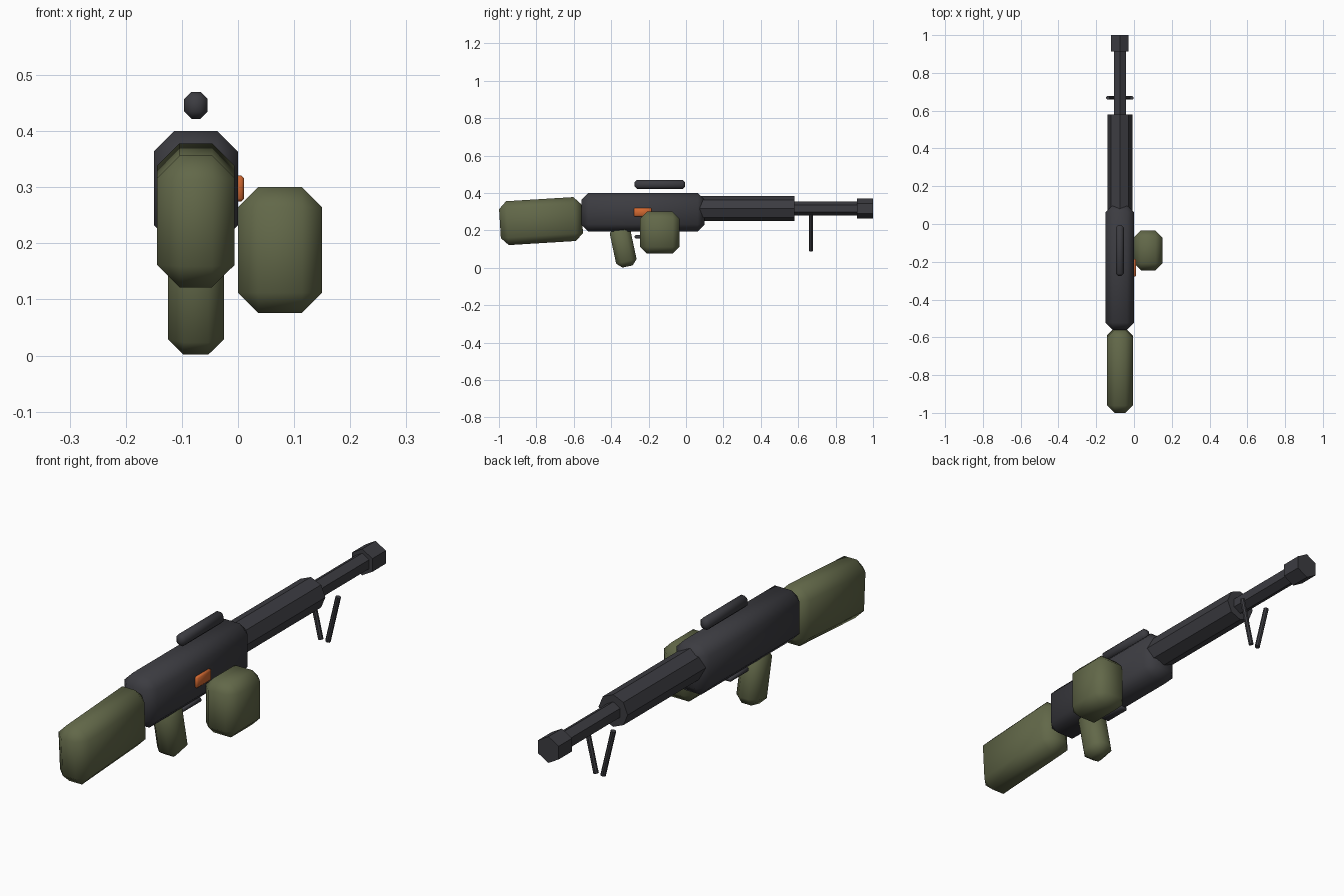
import bpy, bmesh
from math import radians, pi
from mathutils import Matrix, Vector

if "Cube" in bpy.data.objects:
    bpy.data.objects.remove(bpy.data.objects["Cube"], do_unlink=True)

AXIS_X = -0.075   # centre line of the gun
BORE_Z = 0.317    # height of the barrel axis


def material(name, rgb):
    mat = bpy.data.materials.new(name)
    mat.use_nodes = True
    mat.diffuse_color = (*rgb, 1)
    mat.node_tree.nodes["Principled BSDF"].inputs["Base Color"].default_value = (*rgb, 1)
    return mat


gunmetal = material("gunmetal", (0.045, 0.045, 0.053))
olive = material("olive", (0.122, 0.138, 0.066))
orange = material("orange", (0.65, 0.14, 0.03))


def finish(name, bm, mat, smooth):
    bmesh.ops.recalc_face_normals(bm, faces=bm.faces)
    for face in bm.faces:
        face.smooth = smooth
    mesh = bpy.data.meshes.new(name)
    bm.to_mesh(mesh)
    bm.free()
    mesh.materials.append(mat)
    obj = bpy.data.objects.new(name, mesh)
    bpy.context.collection.objects.link(obj)
    return obj


def soft_box(name, centre, size, bevel, mat, pitch=0):
    """Chamfered box with smooth shading, pitched about x."""
    bm = bmesh.new()
    bmesh.ops.create_cube(bm, size=1)
    bmesh.ops.scale(bm, vec=size, verts=bm.verts)
    bmesh.ops.bevel(bm, geom=bm.edges[:], offset=bevel, segments=1,
                    affect='EDGES', profile=0.5)
    obj = finish(name, bm, mat, True)
    obj.location = centre
    obj.rotation_euler.x = radians(pitch)
    return obj


def rod(name, start, end, radius, sides, mat, turn=0, smooth=False):
    """Faceted cylinder between two points."""
    start, end = Vector(start), Vector(end)
    bm = bmesh.new()
    bmesh.ops.create_cone(bm, cap_ends=True, segments=sides, radius1=radius,
                          radius2=radius, depth=(end - start).length)
    aim = (end - start).to_track_quat('Z', 'Y').to_matrix().to_4x4()
    bm.transform(Matrix.Translation((start + end) / 2) @ aim @ Matrix.Rotation(turn, 4, 'Z'))
    return finish(name, bm, mat, smooth)


def barrel_part(name, y0, y1, radius, sides):
    # corners of the section point sideways along x
    return rod(name, (AXIS_X, y0, BORE_Z), (AXIS_X, y1, BORE_Z), radius, sides, gunmetal)


# Body and furniture
soft_box("receiver", (AXIS_X, -0.23, 0.298), (0.15, 0.66, 0.205), 0.037, gunmetal)
soft_box("stock", (AXIS_X, -0.775, 0.25), (0.138, 0.44, 0.235), 0.04, olive, 3.5)
soft_box("grip", (AXIS_X, -0.336, 0.115), (0.1, 0.112, 0.22), 0.028, olive, 12)
soft_box("magazine", (0.075, -0.14, 0.188), (0.15, 0.21, 0.224), 0.036, olive)

# Small fittings
soft_box("top_sight", (AXIS_X, -0.14, 0.446), (0.042, 0.27, 0.048), 0.013, gunmetal)
soft_box("trigger_guard", (AXIS_X, -0.215, 0.166), (0.04, 0.12, 0.018), 0.005, gunmetal)
soft_box("side_switch", (0, -0.232, 0.298), (0.022, 0.094, 0.046), 0.005, orange)

# Barrel assembly
barrel_part("handguard", 0.06, 0.58, 0.066, 8)
barrel_part("barrel", 0.5, 0.95, 0.037, 6)
barrel_part("muzzle", 0.913, 1.0, 0.054, 6)

# Bipod legs, closer together at the bottom
for side, label in ((1, "left"), (-1, "right")):
    rod("bipod_leg_" + label, (AXIS_X + side * 0.063, 0.668, 0.285),
        (AXIS_X + side * 0.016, 0.668, 0.09), 0.0105, 8, gunmetal, pi / 8)
